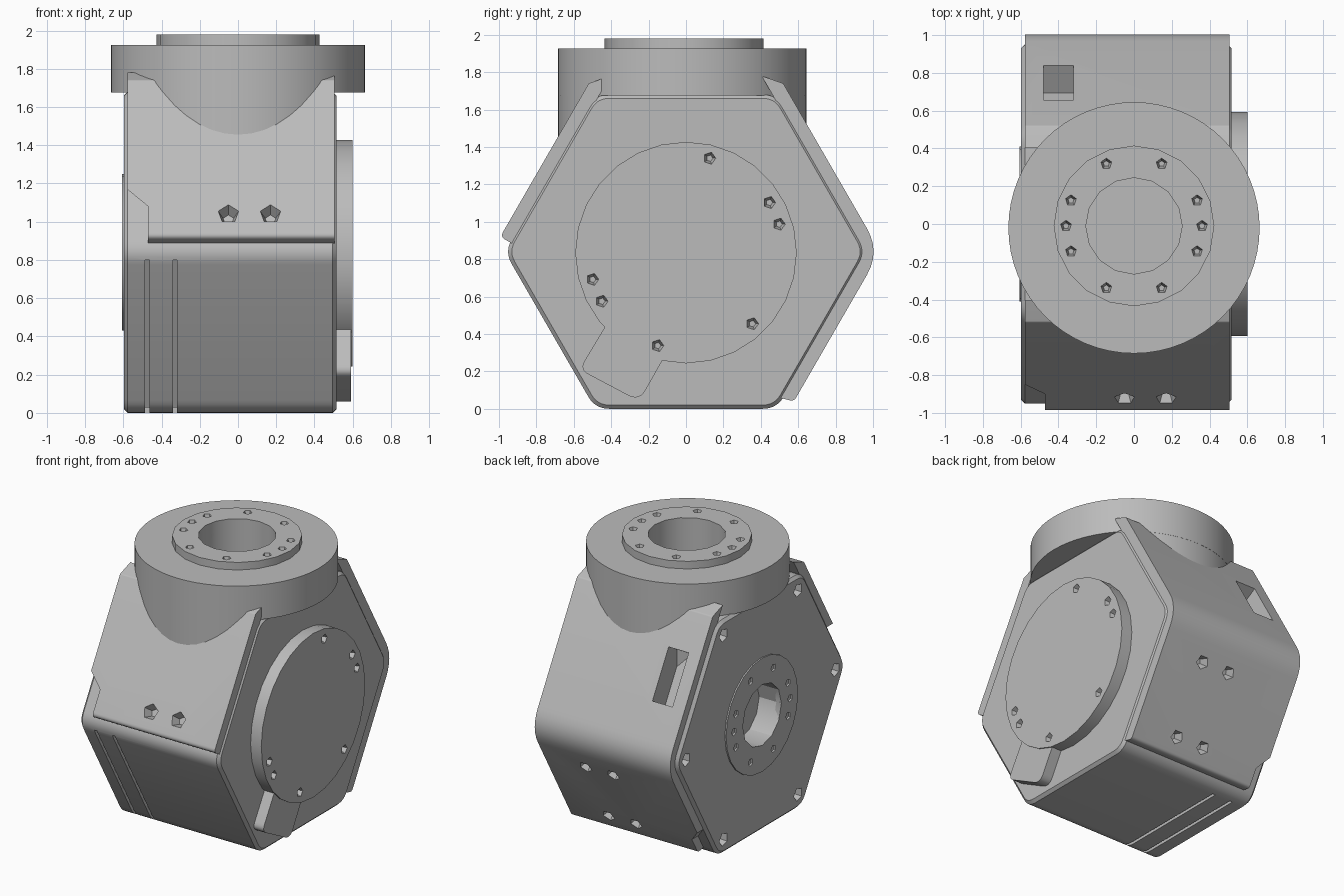
import bpy, bmesh, math
from mathutils import Vector, Matrix

if "Cube" in bpy.data.objects:
    bpy.data.objects.remove(bpy.data.objects["Cube"])

metal = bpy.data.materials.new("grey_metal")
metal.use_nodes = True
GREY = (0.5, 0.5, 0.5, 1)
metal.diffuse_color = GREY
metal.node_tree.nodes["Principled BSDF"].inputs["Base Color"].default_value = GREY

MID = 0.84            # height of the hexagon centre
AXES = {"x": Vector((1, 0, 0)), "y": Vector((0, 1, 0)), "z": Vector((0, 0, 1))}


def finish(name, bm):
    bmesh.ops.recalc_face_normals(bm, faces=bm.faces)
    mesh = bpy.data.meshes.new(name)
    bm.to_mesh(mesh)
    bm.free()
    mesh.materials.append(metal)
    ob = bpy.data.objects.new(name, mesh)
    bpy.context.collection.objects.link(ob)
    return ob


def extrude(name, points, depth, bevel=0):
    """Extrude a closed 3D outline by a vector."""
    bm = bmesh.new()
    face = bm.faces.new([bm.verts.new(p) for p in points])
    geo = bmesh.ops.extrude_face_region(bm, geom=[face])["geom"]
    moved = [v for v in geo if isinstance(v, bmesh.types.BMVert)]
    bmesh.ops.translate(bm, verts=moved, vec=depth)
    if bevel:
        rims = {e for f in bm.faces if len(f.verts) > 4 for e in f.edges}
        bmesh.ops.bevel(bm, geom=list(rims), offset=bevel, segments=1, affect="EDGES")
    return finish(name, bm)


def side_prism(name, yz, x0, x1, bevel=0):
    return extrude(name, [(x0, y, z) for y, z in yz], Vector((x1 - x0, 0, 0)), bevel)


def rounded(corners, radii, steps=6):
    """Round the corners of a closed 2D outline."""
    out = []
    for i, (c, r) in enumerate(zip(corners, radii)):
        p = Vector(c)
        a = (Vector(corners[i - 1]) - p).normalized()
        b = (Vector(corners[(i + 1) % len(corners)]) - p).normalized()
        if r == 0:
            out.append(p)
            continue
        d = r / math.tan(a.angle(b) / 2)
        for k in range(steps + 1):
            t = k / steps
            out.append(p + a * d * (1 - t) ** 2 + b * d * t ** 2)
    return out


def hex_corner(apothem, index):
    angle = math.radians(60 * index)
    r = apothem / math.cos(math.pi / 6)
    return (r * math.cos(angle), MID + r * math.sin(angle))


def on_side(apothem, angle, z):
    """Point at height z on the hexagon side facing the given angle."""
    a = math.radians(angle)
    return ((apothem - (z - MID) * math.sin(a)) / math.cos(a), z)


def cylinder(name, axis, centre, radius, length, sides):
    bm = bmesh.new()
    turn = AXES["z"].rotation_difference(AXES[axis]).to_matrix().to_4x4()
    bmesh.ops.create_cone(bm, cap_ends=True, segments=sides, radius1=radius, radius2=radius,
                          depth=length, matrix=Matrix.Translation(centre) @ turn)
    return finish(name, bm)


def cut(target, cutter, keep=False):
    mod = target.modifiers.new("cut", "BOOLEAN")
    mod.operation, mod.solver, mod.object = "DIFFERENCE", "EXACT", cutter
    bpy.context.view_layer.objects.active = target
    bpy.ops.object.modifier_apply(modifier=mod.name)
    if not keep:
        bpy.data.objects.remove(cutter)


def pits(target, places, normal, radius, depth):
    """Sink small five-sided tapered holes into a face."""
    n = Vector(normal).normalized()
    turn = AXES["z"].rotation_difference(n).to_matrix().to_4x4()
    bm = bmesh.new()
    for p in places:
        centre = Vector(p) - n * (depth / 2 - 0.01)
        bmesh.ops.create_cone(bm, cap_ends=True, segments=5, radius1=radius * 0.45,
                              radius2=radius, depth=depth + 0.02,
                              matrix=Matrix.Translation(centre) @ turn)
    cut(target, finish("pit_cutter", bm))


def circle(radius, angles):
    return [(radius * math.cos(math.radians(a)), radius * math.sin(math.radians(a))) for a in angles]


# hexagonal housing
housing = side_prism("housing", rounded([hex_corner(0.84, i) for i in range(6)], [0.13] * 6),
                     -0.597, 0.515, bevel=0.02)

# wrap-round grooves on the lower front and underside
for gx in (-0.475, -0.33):
    band = [on_side(0.9, 210, 0.8), hex_corner(0.9, 4), (0.42, -0.06),
            (0.42, 0.028), hex_corner(0.812, 4), on_side(0.812, 210, 0.8)]
    cut(housing, side_prism("groove_cutter", band, gx - 0.011, gx + 0.011))

# back cover, wrapping two sides
back_path = [on_side(0.82, 30, 1.78), on_side(0.9, 30, 1.74), hex_corner(0.9, 0),
             on_side(0.9, -30, 0.04), on_side(0.82, -30, 0.06), hex_corner(0.82, 0)]
back_cover = side_prism("back_cover", rounded(back_path, [0, 0.02, 0.25, 0.03, 0.02, 0.15]), -0.577, 0.505)

# front cover, one side only
front_path = [on_side(0.82, 150, 1.78), on_side(0.9, 150, 1.74),
              on_side(0.9, 150, 0.92), on_side(0.82, 150, 0.88)]
front_cover = side_prism("front_cover", rounded(front_path, [0, 0.02, 0.03, 0.01]), -0.577, 0.505)

# notched lower corners of the covers
for cover, y, edge, top in ((front_cover, -1.3, -0.47, 1.08), (back_cover, 0.2, -0.5, 0.16)):
    notch = [(-0.8, y, -0.3), (edge, y, -0.3), (edge, y, top),
             (-0.58, y, top + 0.09), (-0.8, y, top + 0.09)]
    cut(cover, extrude("notch_cutter", notch, Vector((0, 1.1, 0))))

# screw holes in the covers
HOLE_X = (-0.05, 0.17)
s, c = math.sin(math.radians(30)), math.cos(math.radians(30))
pits(front_cover, [(x, *on_side(0.9, 150, 1.04)) for x in HOLE_X], (0, -c, s), 0.065, 0.06)
pits(back_cover, [(x, *on_side(0.9, -30, z)) for x in HOLE_X for z in (0.15, 0.6)],
     (0, c, -s), 0.055, 0.06)

# rectangular pocket in the upper back
pocket = [Vector((x, *on_side(0.95, 30, z))) for x, z in
          ((-0.48, 1.21), (-0.32, 1.21), (-0.32, 1.53), (-0.48, 1.53))]
pocket_cutter = extrude("pocket_cutter", pocket, Vector((0, -c, -s)) * 0.22)
cut(back_cover, pocket_cutter, keep=True)
cut(housing, pocket_cutter)

# top flange with a skirt blending into the housing
FY = -0.02
flange = cylinder("top_flange", "z", (0, FY, 1.8), 0.665, 0.25, 64)
skirt_outline = [(max(-0.57, min(0.5, x)), y + FY, 1.3) for x, y in circle(0.664, range(0, 360, 6))]
unique = [p for i, p in enumerate(skirt_outline) if (Vector(p) - Vector(skirt_outline[i - 1])).length > 1e-4]
skirt = extrude("flange_skirt", unique, Vector((0, 0, 0.4)))

# raised output ring on top
top_ring = cylinder("top_ring", "z", (0, -0.01, 1.94), 0.425, 0.08, 20)
bore = cylinder("bore_cutter", "z", (0, -0.01, 1.9), 0.255, 0.4, 16)
cut(flange, bore, keep=True)
cut(top_ring, bore)
RING_ANGLES = (0, 22, 66, 114, 158, 180, 202, 246, 294, 338)
pits(top_ring, [(x, y - 0.01, 1.98) for x, y in circle(0.36, RING_ANGLES)], (0, 0, 1), 0.036, 0.045)

# bored ring on the right-hand face
side_ring = cylinder("side_ring", "x", (-0.587, 0, MID), 0.41, 0.04, 24)
bore = cylinder("bore_cutter", "x", (-0.53, 0, MID), 0.22, 0.2, 12)
cut(side_ring, bore, keep=True)
cut(housing, bore)
pits(side_ring, [(-0.607, y, z + MID) for y, z in circle(0.32, RING_ANGLES)], (-1, 0, 0), 0.036, 0.025)

# corner bolt holes on that face
pits(housing, [(-0.597, y, z + MID) for y, z in circle(0.85, range(0, 360, 60))], (-1, 0, 0), 0.055, 0.07)

# round cap with screw holes on the left-hand face
cap = cylinder("side_cap", "x", (0.55, 0, 0.835), 0.592, 0.1, 28)
pits(cap, [(0.6, y, z + 0.835) for y, z in circle(0.52, (76, 31, 17, 313, 253, 210, 196))],
     (1, 0, 0), 0.04, 0.05)

# rounded tab below the cap
tab_outline = [(-0.42, 0.46), (-0.57, 0.21), (-0.25, 0.04), (-0.12, 0.27)]
side_tab = side_prism("side_tab", rounded(tab_outline, [0, 0.05, 0.07, 0]), 0.5, 0.592)

# smooth shading with crisp edges
for ob in (housing, back_cover, front_cover, flange, skirt, top_ring, side_ring, cap, side_tab):
    bpy.ops.object.select_all(action="DESELECT")
    ob.select_set(True)
    bpy.context.view_layer.objects.active = ob
    bpy.ops.object.shade_smooth_by_angle(angle=math.radians(30))
